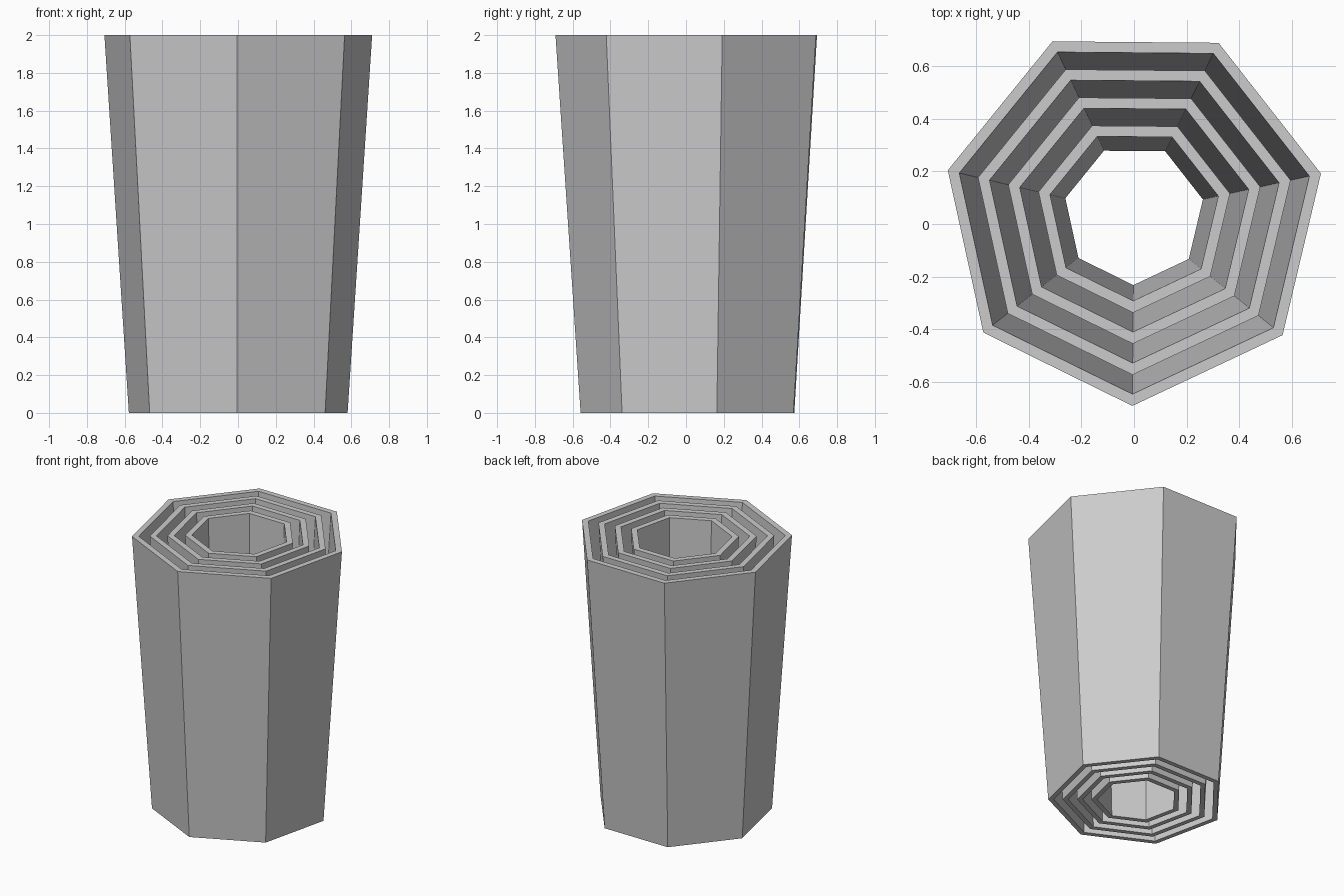
import bpy
import bmesh
from math import sin, cos, pi, radians

cube = bpy.data.objects.get("Cube")
if cube:
    bpy.data.objects.remove(cube, do_unlink=True)

SIDES = 7
HEIGHT = 2.0
TAPER = 0.817      # bottom radius relative to top radius
WALL = 0.045
STEP = 0.118       # radius difference between neighbouring tubes
CENTRE_Y = 0.036
TURN = radians(-0.5)

grey = bpy.data.materials.new("light_grey")
grey.use_nodes = True
colour = (0.6, 0.6, 0.6, 1)
grey.diffuse_color = colour
grey.node_tree.nodes["Principled BSDF"].inputs["Base Color"].default_value = colour


def ring(bm, radius, z):
    angles = [-pi / 2 + TURN + 2 * pi * i / SIDES for i in range(SIDES)]
    return [bm.verts.new((radius * cos(a), CENTRE_Y + radius * sin(a), z)) for a in angles]


def tapered_tube(name, radius):
    """Open seven-sided tube with a flat rim at both ends."""
    bm = bmesh.new()
    inner = radius - WALL
    loops = [ring(bm, radius * TAPER, 0), ring(bm, radius, HEIGHT),
             ring(bm, inner, HEIGHT), ring(bm, inner * TAPER, 0)]
    for k, low in enumerate(loops):
        high = loops[(k + 1) % len(loops)]
        for i in range(SIDES):
            j = (i + 1) % SIDES
            bm.faces.new((low[i], low[j], high[j], high[i]))
    bmesh.ops.recalc_face_normals(bm, faces=bm.faces)
    mesh = bpy.data.meshes.new(name)
    bm.to_mesh(mesh)
    bm.free()
    mesh.materials.append(grey)
    bpy.context.collection.objects.link(bpy.data.objects.new(name, mesh))


# Nested tubes, from the outside in
for n, name in enumerate(("outer_tube", "second_tube", "third_tube", "inner_tube")):
    tapered_tube(name, 0.727 - STEP * n)
